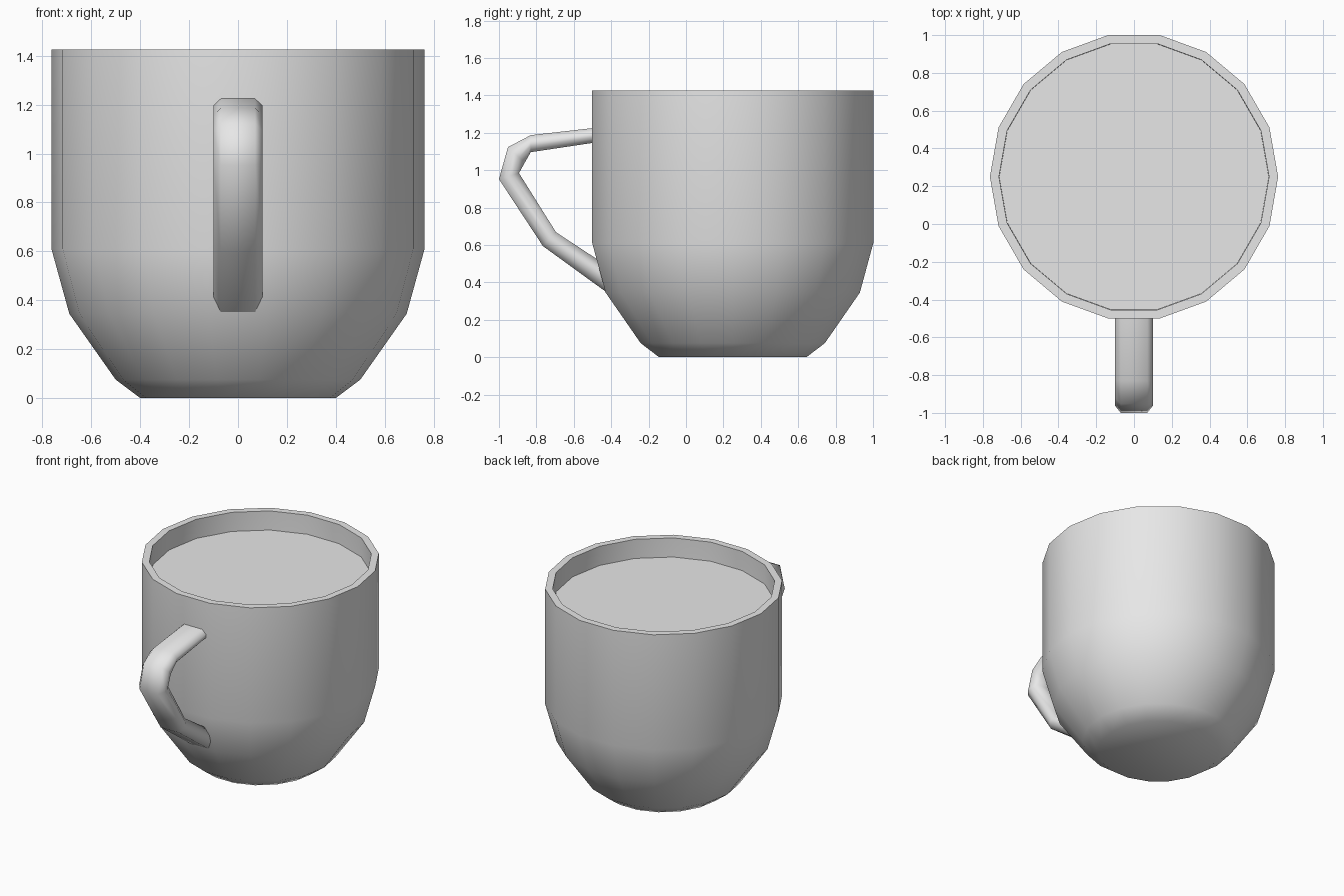
import bpy
import bmesh
from math import cos, sin, pi, radians

SIDES = 18
CENTRE_Y = 0.25

old = bpy.data.objects.get("Cube")
if old:
    bpy.data.objects.remove(old, do_unlink=True)

grey = bpy.data.materials.new("light_grey")
grey.use_nodes = True
grey.diffuse_color = (0.8, 0.8, 0.8, 1)
grey.node_tree.nodes["Principled BSDF"].inputs["Base Color"].default_value = (0.8, 0.8, 0.8, 1)


def skin(name, rings):
    """Join rings of points with quads and close both ends."""
    bm = bmesh.new()
    loops = [[bm.verts.new(p) for p in ring] for ring in rings]
    for a, b in zip(loops, loops[1:]):
        n = len(a)
        for i in range(n):
            j = (i + 1) % n
            bm.faces.new((a[i], a[j], b[j], b[i]))
    bm.faces.new(loops[0])
    if len(loops) > 1:
        bm.faces.new(loops[-1])
        bmesh.ops.recalc_face_normals(bm, faces=bm.faces)
    mesh = bpy.data.meshes.new(name)
    bm.to_mesh(mesh)
    bm.free()
    mesh.materials.append(grey)
    obj = bpy.data.objects.new(name, mesh)
    bpy.context.collection.objects.link(obj)
    bpy.ops.object.select_all(action="DESELECT")
    obj.select_set(True)
    bpy.context.view_layer.objects.active = obj
    bpy.ops.object.shade_smooth_by_angle(angle=radians(60))
    return obj


def circle(radius, z):
    steps = [2 * pi * i / SIDES for i in range(SIDES)]
    return [(radius * cos(a), CENTRE_Y + radius * sin(a), z) for a in steps]


# Cup: outer wall, flat rim, then the inner wall down to the floor
profile = [(0.40, 0), (0.50, 0.075), (0.69, 0.345), (0.763, 0.61), (0.763, 1.425),
           (0.715, 1.425), (0.715, 0.63), (0.64, 0.37), (0.46, 0.12)]
skin("cup", [circle(r, z) for r, z in profile])

# Drink surface just below the rim
skin("drink", [circle(0.714, 1.29)])

# Handle: outer and inner (y, z) points along a bent strap
bends = [((-0.47, 1.228), (-0.47, 1.15)),
         ((-0.83, 1.187), (-0.83, 1.096)),
         ((-0.952, 1.123), (-0.862, 1.04)),
         ((-1.0, 0.952), (-0.893, 0.984)),
         ((-0.765, 0.594), (-0.695, 0.668)),
         ((-0.40, 0.329), (-0.40, 0.474))]
# Bevelled cross-section: (x, fraction from outer to inner side)
half = [(0.07, 0), (0.10, 0.35), (0.10, 0.65), (0.07, 1)]
section = half + [(-x, t) for x, t in reversed(half)]
skin("handle", [[(x, o[0] + (i[0] - o[0]) * t, o[1] + (i[1] - o[1]) * t)
                 for x, t in section] for o, i in bends])
